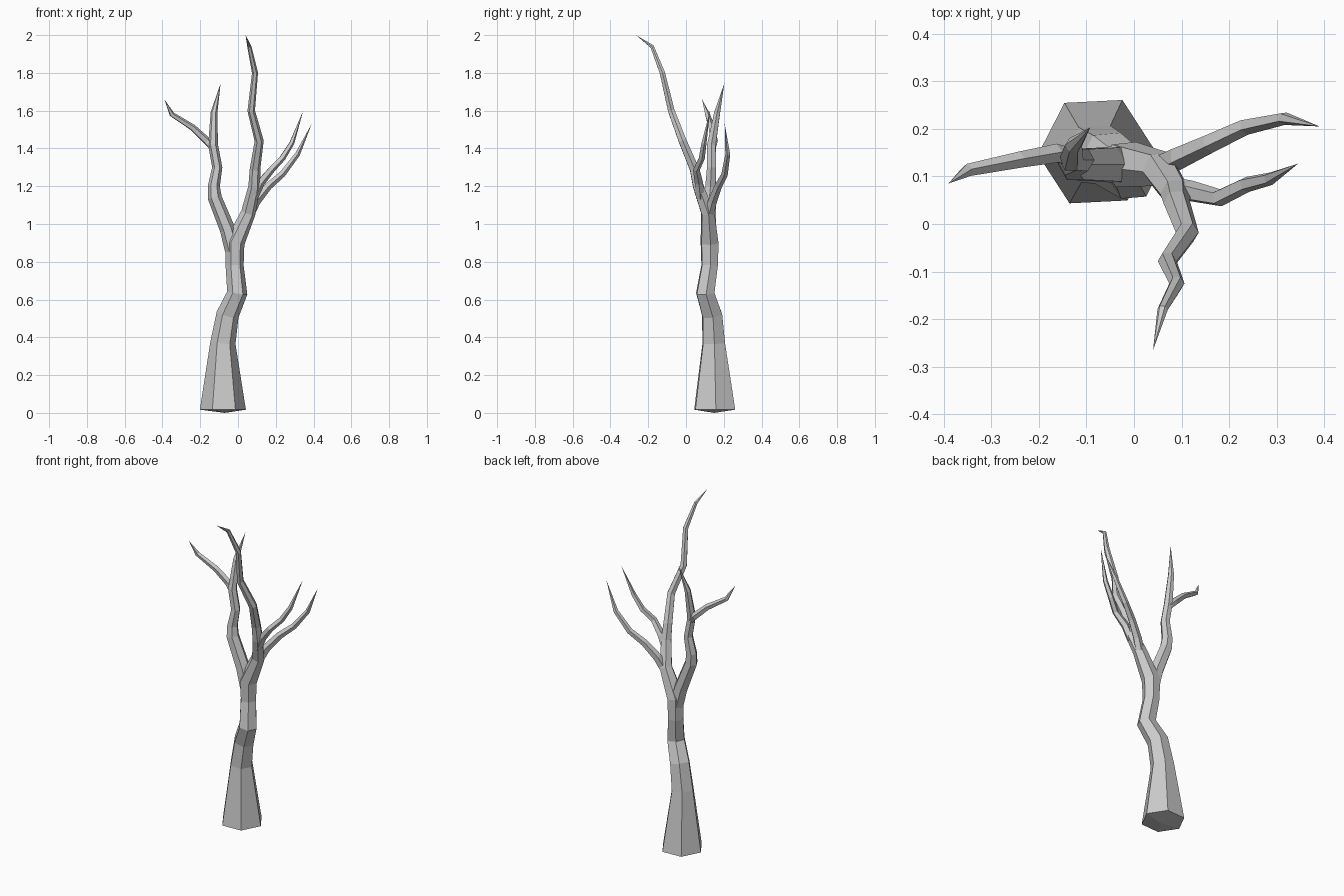
import bpy, bmesh, math
from mathutils import Vector


def limb(name, sides, path, phase=0.0, base_tip=None):
    """Faceted tapering tube through (x, y, z, radius) stations; the last one is a point."""
    pts = [Vector(p[:3]) for p in path]
    bm = bmesh.new()
    rings = []
    side = Vector((1, 0, 0))
    for i, p in enumerate(pts[:-1]):
        if i == 0:
            t = Vector((0, 0, 1)) if base_tip else (pts[1] - p).normalized()
        else:
            t = ((pts[i + 1] - p).normalized() + (p - pts[i - 1]).normalized()).normalized()
        side = (side - t * side.dot(t)).normalized()
        other = t.cross(side)
        ring = []
        for k in range(sides):
            a = phase + math.tau * k / sides
            ring.append(bm.verts.new(p + (side * math.cos(a) + other * math.sin(a)) * path[i][3]))
        rings.append(ring)
    for lo, hi in zip(rings, rings[1:]):
        for k in range(sides):
            n = (k + 1) % sides
            bm.faces.new((lo[k], lo[n], hi[n], hi[k]))
    tip = bm.verts.new(pts[-1])
    foot = bm.verts.new(base_tip or pts[0])
    for k in range(sides):
        n = (k + 1) % sides
        bm.faces.new((rings[-1][k], rings[-1][n], tip))
        bm.faces.new((rings[0][n], rings[0][k], foot))
    bmesh.ops.recalc_face_normals(bm, faces=bm.faces)
    mesh = bpy.data.meshes.new(name)
    bm.to_mesh(mesh)
    bm.free()
    obj = bpy.data.objects.new(name, mesh)
    bpy.context.collection.objects.link(obj)
    return obj


# Trunk, continuing into the tallest branch
limb("trunk", 6, [
    (-0.08, 0.152, 0.017, 0.122), (-0.08, 0.147, 0.37, 0.067), (-0.055, 0.138, 0.52, 0.06),
    (-0.004, 0.102, 0.635, 0.054), (-0.018, 0.125, 0.78, 0.048), (-0.017, 0.125, 0.90, 0.052),
    (0.055, 0.115, 1.06, 0.039), (0.087, 0.065, 1.20, 0.032), (0.090, 0.045, 1.29, 0.028),
    (0.112, -0.018, 1.44, 0.024), (0.070, -0.078, 1.60, 0.020), (0.090, -0.125, 1.80, 0.016),
    (0.060, -0.180, 1.94, 0.011), (0.040, -0.265, 2.00, 0)],
    phase=0.05, base_tip=(-0.07, 0.15, 0.0))

# Left main branch and its side twig
limb("left_branch", 6, [
    (-0.025, 0.125, 0.86, 0.044), (-0.055, 0.125, 0.97, 0.041), (-0.123, 0.125, 1.14, 0.037),
    (-0.128, 0.130, 1.20, 0.032), (-0.110, 0.135, 1.30, 0.027), (-0.132, 0.135, 1.42, 0.026),
    (-0.127, 0.165, 1.59, 0.018), (-0.092, 0.203, 1.745, 0)])
limb("left_twig", 5, [
    (-0.128, 0.138, 1.40, 0.020), (-0.165, 0.148, 1.44, 0.021), (-0.240, 0.135, 1.51, 0.018),
    (-0.350, 0.113, 1.58, 0.014), (-0.390, 0.085, 1.66, 0)])

# Two twigs on the right
limb("right_back_twig", 5, [
    (0.055, 0.120, 1.04, 0.026), (0.095, 0.140, 1.12, 0.025), (0.160, 0.170, 1.20, 0.021),
    (0.235, 0.205, 1.265, 0.018), (0.315, 0.222, 1.37, 0.014), (0.390, 0.205, 1.53, 0)])
limb("right_front_twig", 5, [
    (0.082, 0.075, 1.14, 0.024), (0.120, 0.068, 1.22, 0.023), (0.178, 0.055, 1.29, 0.019),
    (0.235, 0.083, 1.35, 0.017), (0.285, 0.095, 1.43, 0.014), (0.345, 0.127, 1.60, 0)])
